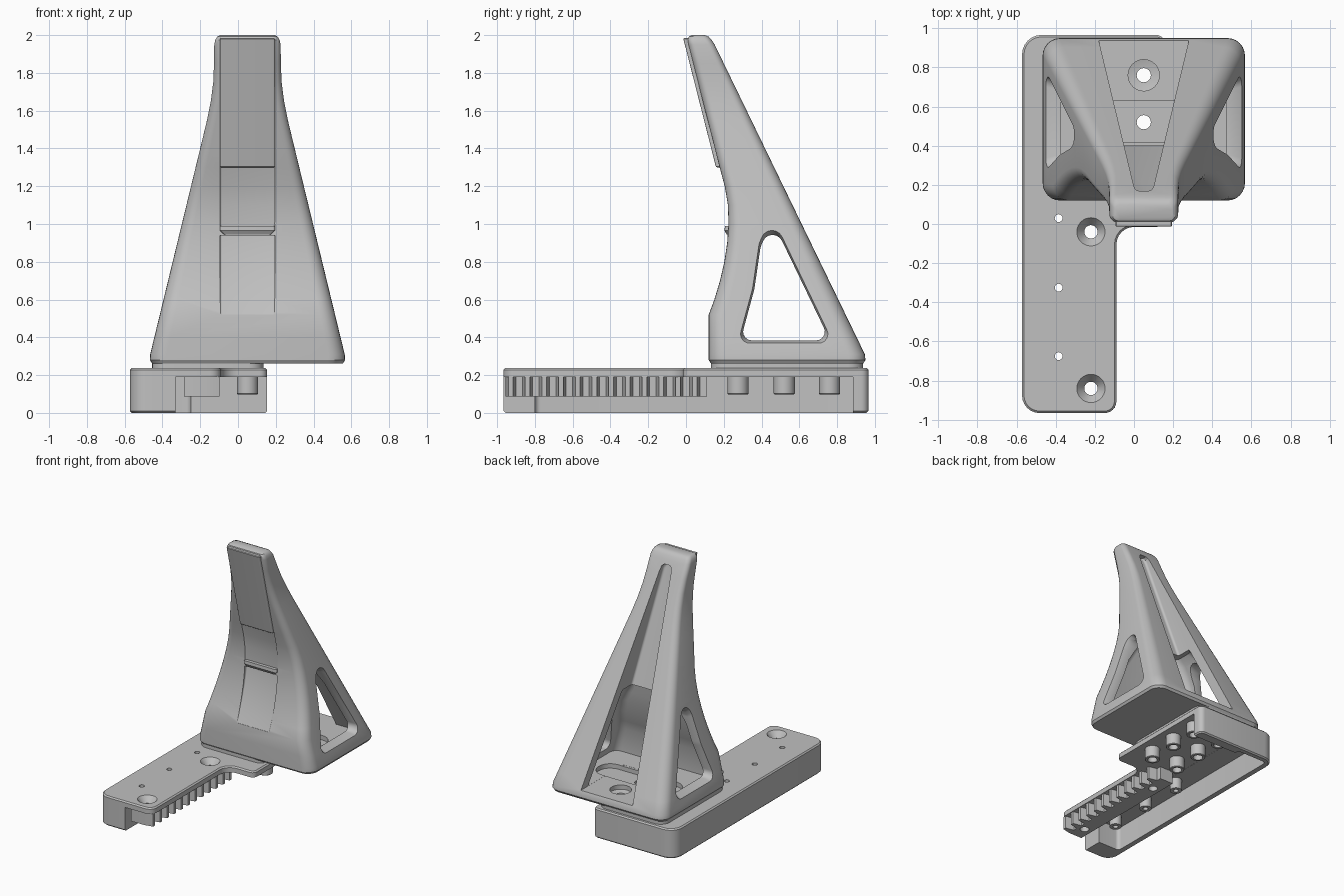
import bpy, bmesh, math
from mathutils import Vector

cube = bpy.data.objects.get("Cube")
if cube:
    bpy.data.objects.remove(cube)

grey = bpy.data.materials.new("mid grey")
grey.use_nodes = True
grey.diffuse_color = (0.53, 0.53, 0.53, 1)
grey.node_tree.nodes["Principled BSDF"].inputs["Base Color"].default_value = (0.53, 0.53, 0.53, 1)

CX = 0.05  # centre line of the pedal


def make(name, rings):
    """Skin a stack of equal rings and cap both ends."""
    bm = bmesh.new()
    loops = [[bm.verts.new(p) for p in ring] for ring in rings]
    n = len(loops[0])
    for a, b in zip(loops, loops[1:]):
        for i in range(n):
            bm.faces.new((a[i], a[(i + 1) % n], b[(i + 1) % n], b[i]))
    bm.faces.new(loops[0][::-1])
    bm.faces.new(loops[-1])
    bmesh.ops.recalc_face_normals(bm, faces=bm.faces)
    mesh = bpy.data.meshes.new(name)
    bm.to_mesh(mesh)
    bm.free()
    mesh.materials.append(grey)
    ob = bpy.data.objects.new(name, mesh)
    bpy.context.collection.objects.link(ob)
    return ob


def rounded(corners, steps=6):
    """Outline with each (u, v, radius) corner turned into an arc."""
    out = []
    for i, (u, v, r) in enumerate(corners):
        p = Vector((u, v))
        if r == 0:
            out.append(p)
            continue
        a = Vector(corners[i - 1][:2]) - p
        b = Vector(corners[(i + 1) % len(corners)][:2]) - p
        half = a.angle(b) / 2
        a, b = a.normalized(), b.normalized()
        centre = p + (a + b).normalized() * (r / math.sin(half))
        t = r / math.tan(half)
        s, e = p + a * t - centre, p + b * t - centre
        out += [centre + s.slerp(e, k / steps).normalized() * r for k in range(steps + 1)]
    return out


def prism(name, outline, lo, hi):
    return make(name, [[(p[0], p[1], h) for p in outline] for h in (lo, hi)])


def box(x0, x1, y0, y1, r=0):
    return rounded([(x0, y0, r), (x1, y0, r), (x1, y1, r), (x0, y1, r)])


def loft(name, rows):
    """Rows of z, front y, back y, half width, corner radius."""
    return make(name, [[(p.x, p.y, z) for p in box(CX - w, CX + w, y0, y1, r)]
                       for z, y0, y1, w, r in rows])


def lathe(name, x, y, rows, n=32):
    """Rows of z, radius."""
    return make(name, [[(x + r * math.cos(math.tau * i / n), y + r * math.sin(math.tau * i / n), z)
                        for i in range(n)] for z, r in rows])


def apply(ob, mod):
    bpy.context.view_layer.objects.active = ob
    bpy.ops.object.modifier_apply(modifier=mod.name)


def cut(ob, cutter, keep=False):
    cutter.hide_render = True
    mod = ob.modifiers.new("cut", "BOOLEAN")
    mod.object, mod.operation, mod.solver = cutter, "DIFFERENCE", "EXACT"
    apply(ob, mod)
    if not keep:
        bpy.data.objects.remove(cutter)


def chamfer(ob, width):
    mod = ob.modifiers.new("chamfer", "BEVEL")
    mod.width, mod.segments, mod.angle_limit = width, 1, math.radians(50)
    apply(ob, mod)


def table(points):
    def f(z):
        for (z0, a), (z1, b) in zip(points, points[1:]):
            if z <= z1:
                return a + (b - a) * (z - z0) / (z1 - z0)
        return points[-1][1]
    return f


# Pedal side profile and width, as functions of height
front = table([(0.2, 0.12), (0.52, 0.12), (0.6, 0.15), (0.7, 0.18), (0.8, 0.203), (0.9, 0.218),
               (1.0, 0.225), (1.1, 0.222), (1.2, 0.205), (1.3, 0.178), (2.0, 0.0)])
back = lambda z: 0.952 - (z - 0.3) * 0.485
width = table([(0.2, 0.518), (0.31, 0.515), (1.45, 0.238), (1.55, 0.214), (1.65, 0.194),
               (1.75, 0.181), (1.85, 0.177), (2.0, 0.175)])
radius = table([(0.2, 0.09), (2.0, 0.035)])

# Pedal body
levels = [0.31, 0.4, 0.52] + [0.6 + 0.1 * i for i in range(8)] + [1.38, 1.45, 1.55, 1.65, 1.75, 1.85, 1.95]
rows = [(0.262, 0.132, 0.938, 0.505, 0.08), (0.28, 0.12, 0.95, 0.517, 0.09)]
rows += [(z, front(z), back(z), width(z), radius(z)) for z in levels]
rows += [(1.975, 0.008, 0.135, 0.17, 0.035), (1.992, 0.016, 0.12, 0.16, 0.03), (2.0, 0.03, 0.1, 0.145, 0.025)]
pedal = loft("pedal_body", rows)

# Tapered groove down the back
slot = table([(0.33, 0.23), (1.87, 0.05), (1.9, 0.042), (1.915, 0.025)])
floor = table([(0.33, 0.4), (1.0, 0.4), (1.92, 0.125)])
cut(pedal, loft("back_opening", [(z, floor(z), back(z) + 0.1, slot(z), 0.02)
                                 for z in (0.33, 1.0, 1.87, 1.9, 1.915)]))

# Wide hollow room behind the front wall
room = table([(0.33, 0.075), (0.8, 0.075), (0.95, 0.12), (1.0, 0.16)])
cut(pedal, loft("room", [(z, front(z) + 0.095, back(z) - 0.09, width(z) - room(z), 0.06)
                         for z in (0.331, 0.52, 0.6, 0.7, 0.8, 0.88, 0.95, 1.0)]))

# Triangular side windows with a sloping rim
outer = rounded([(0.27, 0.365, 0.05), (0.785, 0.365, 0.05), (0.45, 1.06, 0.06),
                 (0.385, 0.9, 0.1), (0.35, 0.66, 0.3)])
inner = [p.lerp(Vector((0.5, 0.6)), 0.08) for p in outer]
cut(pedal, make("side_window", [[(CX + side * (width(p.y) + depth), p.x, p.y) for p in shape]
                                for side, depth, shape in ((-1, 0.01, outer), (-1, -0.04, inner),
                                                           (1, -0.04, inner), (1, 0.01, outer))]))

# Shallow panels on the front
panel = [0.52, 0.6, 0.7, 0.8, 0.9, 0.94]
cut(pedal, loft("lower_panel", [(z, front(z) - 0.1, front(z) + 0.002 + (z - 0.52) * 0.06, 0.145, 0.01) for z in panel]))
cut(pedal, loft("upper_panel", [(z, front(z) - 0.1, front(z) + 0.008, 0.145, 0.01) for z in (0.99, 1.1, 1.2, 1.31)]))

# Floor recess, countersink and foot under the pedal
foot = prism("pedal_foot", box(-0.455, 0.135, 0.132, 0.938, 0.08), 0.238, 0.29)
for part in (pedal, foot):
    cut(part, prism("floor_recess", box(-0.31, 0.41, 0.42, 0.63, 0.1), 0.295, 0.36))
    cut(part, lathe("countersink", CX, 0.76, [(0.285, 0.04), (0.295, 0.08), (0.4, 0.08)]))
    for y in (0.52, 0.76):
        cut(part, lathe("bolt_hole", CX, y, [(-0.2, 0.036), (0.5, 0.036)]))

# Raised pad and small lip on the front
pad = loft("front_pad", [(z, front(z) - 0.019, front(z) + 0.02, 0.145, 0.008) for z in (1.3, 1.985)])
chamfer(pad, 0.005)
lip = loft("front_lip", [(0.945, 0.215, 0.26, 0.125, 0.01), (0.965, 0.204, 0.26, 0.145, 0.01),
                         (0.99, 0.206, 0.26, 0.145, 0.01)])

# Base: outline, hollow underside and channel inside the long rail
base = prism("base_plate", rounded([(-0.572, -0.966, 0.09), (-0.09, -0.966, 0.06), (-0.09, -0.015, 0.09),
                                    (0.154, -0.015, 0.04), (0.154, 0.966, 0.04), (-0.572, 0.966, 0.1)]), 0, 0.238)
chamfer(base, 0.01)
cut(base, prism("underside", box(-0.33, 0.4, -1.2, 0.885), -0.1, 0.19))
cut(base, prism("rail_channel", box(-0.52, -0.25, -0.8, 0.92, 0.03), -0.1, 0.189))

# Toothed rack
teeth, pitch, start = 12, 0.0885, -0.955
outline = [(-0.285, 0.112), (-0.285, start)]
for i in range(teeth):
    y = start + i * pitch
    outline += [(-0.165, y), (-0.097, y + 0.015), (-0.097, y + 0.04), (-0.165, y + 0.055)]
outline.append((-0.165, 0.112))
rack = prism("rack", outline, 0.088, 0.192)

# Bolt posts under the wide end
for x in (CX, -0.19):
    for y in (0.275, 0.52, 0.76):
        post = lathe("bolt_post", x, y, [(0.098, 0.052), (0.102, 0.056), (0.192, 0.056)])
        hole = lathe("post_hole", x, y, [(-0.2, 0.036), (0.5, 0.036)])
        cut(post, hole, keep=True)
        cut(base, hole)

# Countersunk mounting holes
for y in (-0.04, -0.84):
    for part in (base, rack):
        cut(part, lathe("mount_hole", -0.22, y, [(-0.1, 0.034), (0.19, 0.034), (0.239, 0.073), (0.3, 0.073)]))

# Small pin holes with bosses in the channel
for y in (0.03, -0.325, -0.675):
    boss = lathe("pin_boss", -0.385, y, [(0.1, 0.045), (0.192, 0.045)])
    hole = lathe("pin_hole", -0.385, y, [(-0.1, 0.02), (0.4, 0.02)], 16)
    cut(boss, hole, keep=True)
    cut(base, hole)

# Shading
bpy.ops.object.select_all(action="DESELECT")
for ob in bpy.context.collection.objects:
    if ob.type == "MESH" and ob.data.materials and ob.data.materials[0] == grey:
        ob.select_set(True)
        bpy.context.view_layer.objects.active = ob
bpy.ops.object.shade_smooth_by_angle(angle=math.radians(32))
